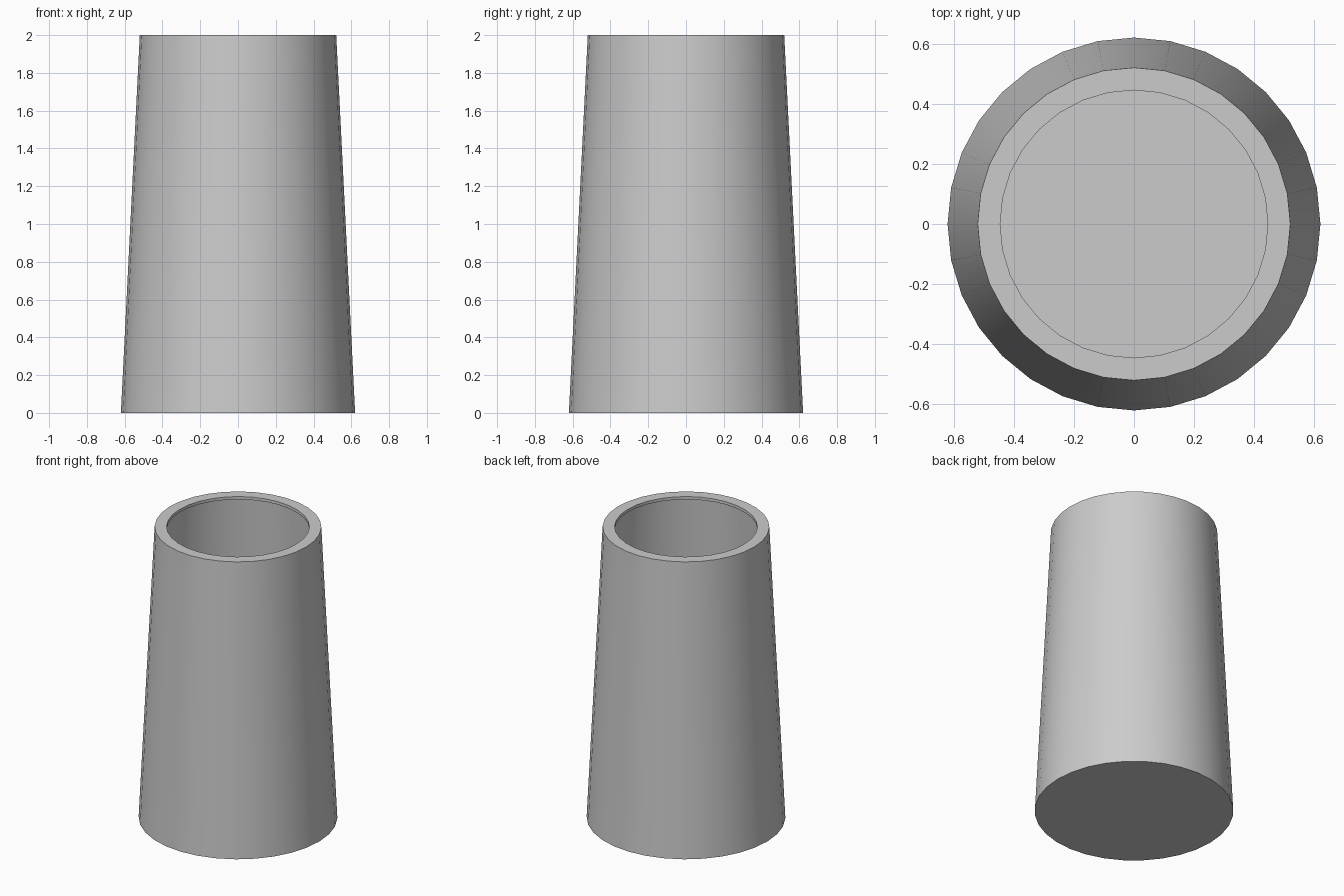
import bpy, bmesh
from math import cos, sin, pi

if "Cube" in bpy.data.objects:
    bpy.data.objects.remove(bpy.data.objects["Cube"])

SIDES = 32
# (radius, height) from the base up the outer wall, over the rim, down the short inner lip
PROFILE = [(0.62, 0.0), (0.52, 2.0), (0.445, 2.0), (0.445, 1.98)]

bm = bmesh.new()
rings = [[bm.verts.new((r * cos(2 * pi * i / SIDES), r * sin(2 * pi * i / SIDES), z))
          for i in range(SIDES)] for r, z in PROFILE]

# Wall, rim and lip
for low, high in zip(rings, rings[1:]):
    for i in range(SIDES):
        j = (i + 1) % SIDES
        bm.faces.new((low[i], low[j], high[j], high[i]))

# Closed base
bm.faces.new(rings[0][::-1])

mesh = bpy.data.meshes.new("tapered_cup")
bm.to_mesh(mesh)
bm.free()
cup = bpy.data.objects.new("tapered_cup", mesh)
bpy.context.collection.objects.link(cup)

# Smooth sides with crisp rim and base edges
bpy.context.view_layer.objects.active = cup
cup.select_set(True)
bpy.ops.object.shade_smooth_by_angle(angle=pi / 6)
